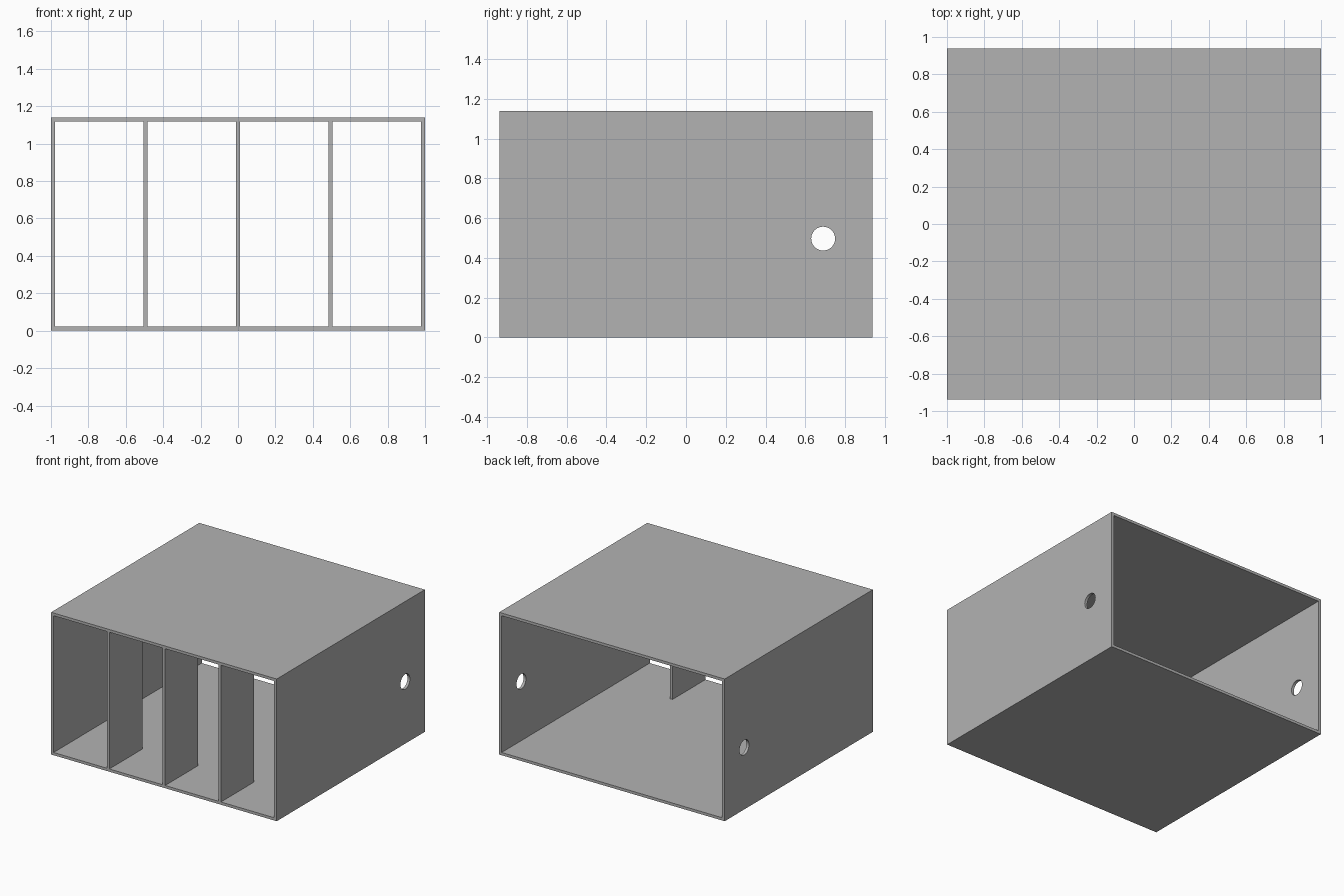
import bpy
import math

WIDTH, DEPTH, HEIGHT, WALL = 2.0, 1.876, 1.14, 0.022

cube = bpy.data.objects.get("Cube")
if cube:
    bpy.data.objects.remove(cube, do_unlink=True)

grey = bpy.data.materials.new("plain grey")
grey.use_nodes = True
colour = (0.45, 0.45, 0.45, 1)
grey.diffuse_color = colour
grey.node_tree.nodes["Principled BSDF"].inputs["Base Color"].default_value = colour


def box(name, size, centre):
    bpy.ops.mesh.primitive_cube_add(size=1, location=centre)
    ob = bpy.context.object
    ob.name = name
    ob.scale = size
    bpy.ops.object.transform_apply(location=False, rotation=False, scale=True)
    ob.data.materials.append(grey)
    return ob


def cut(target, cutter):
    mod = target.modifiers.new("cut", 'BOOLEAN')
    mod.operation = 'DIFFERENCE'
    mod.solver = 'EXACT'
    mod.object = cutter
    cutter.hide_render = True
    bpy.context.view_layer.objects.active = target
    bpy.ops.object.modifier_apply(modifier=mod.name)
    bpy.data.objects.remove(cutter, do_unlink=True)


# Open-ended sleeve: floor, roof and two side walls
inner_height = HEIGHT - 2 * WALL
shell = box("outer_shell", (WIDTH, DEPTH, HEIGHT), (0, 0, HEIGHT / 2))
cut(shell, box("opening_cutter", (WIDTH - 2 * WALL, DEPTH * 2, inner_height),
               (0, 0, HEIGHT / 2)))

# Round hole through both side walls, near the back
bpy.ops.mesh.primitive_cylinder_add(vertices=48, radius=0.06, depth=3,
                                    location=(0, 0.69, 0.497),
                                    rotation=(0, math.pi / 2, 0))
hole = bpy.context.object
hole.name = "hole_cutter"
hole.data.materials.append(grey)
cut(shell, hole)

# Three upright dividers, flush with the front
divider_depth = 0.417
for name, x in (("right", -0.495), ("middle", 0), ("left", 0.495)):
    box(name + "_divider", (WALL, divider_depth, inner_height),
        (x, (divider_depth - DEPTH) / 2, HEIGHT / 2))
